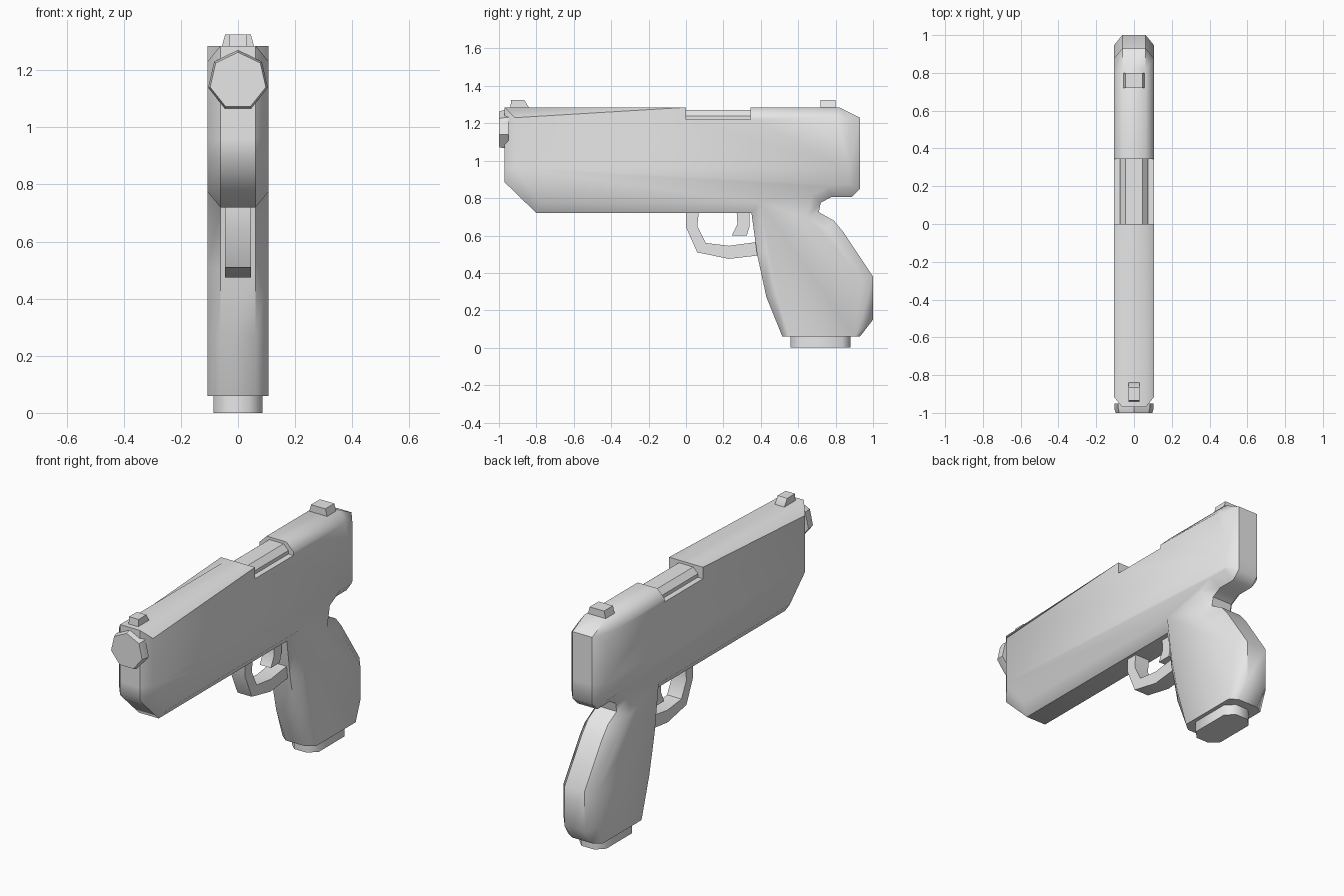
import bpy, bmesh, math
from mathutils import Vector

if "Cube" in bpy.data.objects:
    bpy.data.objects.remove(bpy.data.objects["Cube"])

grey = bpy.data.materials.new("plain grey")
grey.diffuse_color = (0.8, 0.8, 0.8, 1)
grey.use_nodes = True
grey.node_tree.nodes["Principled BSDF"].inputs["Base Color"].default_value = grey.diffuse_color


def loft(name, rings, angle=50):
    """Join rings of equal length into a capped solid."""
    bm = bmesh.new()
    rows = [[bm.verts.new(p) for p in ring] for ring in rings]
    n = len(rows[0])
    for a, b in zip(rows, rows[1:]):
        for i in range(n):
            j = (i + 1) % n
            bm.faces.new((a[i], a[j], b[j], b[i]))
    bm.faces.new(rows[0])
    bm.faces.new(rows[-1])
    bmesh.ops.recalc_face_normals(bm, faces=bm.faces)
    mesh = bpy.data.meshes.new(name)
    bm.to_mesh(mesh)
    bm.free()
    mesh.materials.append(grey)
    ob = bpy.data.objects.new(name, mesh)
    bpy.context.collection.objects.link(ob)
    bpy.ops.object.select_all(action='DESELECT')
    ob.select_set(True)
    bpy.context.view_layer.objects.active = ob
    bpy.ops.object.shade_smooth_by_angle(angle=math.radians(angle))
    return ob


def inset(outline, d, fix):
    """Mitred inward offset of a clockwise (y, z) outline."""
    out = []
    for i, p in enumerate(outline):
        p = Vector(p)
        e1 = (p - Vector(outline[i - 1])).normalized()
        e2 = (Vector(outline[(i + 1) % len(outline)]) - p).normalized()
        n1, n2 = Vector((e1.y, -e1.x)), Vector((e2.y, -e2.x))
        q = p + (n1 + n2) / (1 + n1.dot(n2)) * d
        out.append(fix(p, q))
    return out


def at_x(outline, x):
    return [(x, y, z) for y, z in outline]


def chamfered(name, outline, fix, w=0.107, rim=0.062, d=0.055):
    inner = inset(outline, d, fix)
    return loft(name, [at_x(inner, -w), at_x(outline, -rim),
                       at_x(outline, rim), at_x(inner, w)])


def plate(name, outline, w):
    return loft(name, [at_x(outline, -w), at_x(outline, w)])


# Slide with the port cut into its top
def slide_fix(p, q):
    if abs(p.y - 0.96) < 1e-4:
        return (q.x, p.y)
    if -0.01 < p.x < 0.35:
        return (p.x, 1.24) if p.x > 0.3 and p.y > 1.25 else (p.x, p.y)
    return (q.x, q.y)


chamfered("slide", [(-0.97, 0.96), (-0.97, 1.285), (0, 1.285), (0, 1.22),
                    (0.345, 1.22), (0.345, 1.285), (0.82, 1.285),
                    (0.93, 1.23), (0.93, 0.96)], slide_fix)


# Frame and grip in one piece; flat where it meets the slide and magazine
def frame_fix(p, q):
    return (q.x, p.y) if p.y > 0.95 or p.y < 0.07 else (q.x, q.y)


chamfered("frame_and_grip",
          [(-0.97, 0.885), (-0.97, 0.96), (0.93, 0.96), (0.93, 0.85),
           (0.885, 0.805), (0.775, 0.805), (0.72, 0.775), (0.71, 0.725),
           (0.79, 0.68), (0.84, 0.62), (1.0, 0.38), (1.0, 0.15),
           (0.93, 0.06), (0.515, 0.06), (0.43, 0.27), (0.38, 0.5),
           (0.35, 0.72), (-0.80, 0.72)], frame_fix)

# Barrel block inside the port
section = [(-0.075, 1.2), (-0.075, 1.24), (-0.045, 1.27),
           (0.045, 1.27), (0.075, 1.24), (0.075, 1.2)]
loft("barrel_block", [[(x, y, z) for x, z in section] for y in (-0.01, 0.35)], 30)

# Seven-sided muzzle
loft("muzzle", [[(r * math.sin(k * math.tau / 7), y, 1.163 + r * math.cos(k * math.tau / 7))
                 for k in range(7)]
                for y, r in ((-1.0, 0.1), (-0.975, 0.107), (-0.95, 0.107))], 30)

# Magazine base with cut corners
base = []
for sx, sy in ((1, 1), (1, -1), (-1, -1), (-1, 1)):
    pair = [(sx * 0.04, 0.72 + sy * 0.16), (sx * 0.085, 0.72 + sy * 0.115)]
    base += pair if sx * sy > 0 else pair[::-1]
loft("magazine_base", [[(x, y, z) for x, y in base] for z in (0, 0.08)])

# Trigger guard and trigger
plate("trigger_guard", [(0, 0.74), (0, 0.645), (0.06, 0.51), (0.23, 0.475),
                        (0.40, 0.495), (0.40, 0.568), (0.23, 0.545),
                        (0.105, 0.56), (0.06, 0.65), (0.07, 0.74)], 0.045)
plate("trigger", [(0.27, 0.74), (0.275, 0.66), (0.245, 0.60), (0.325, 0.60),
                  (0.34, 0.65), (0.34, 0.74)], 0.035)

# Sights
plate("front_sight", [(-0.94, 1.27), (-0.935, 1.325), (-0.865, 1.325),
                      (-0.84, 1.285), (-0.84, 1.27)], 0.03)
loft("rear_sight", [[(sx * w, y, z) for sx, y in
                     ((-1, 0.72), (1, 0.72), (1, 0.80), (-1, 0.80))]
                    for w, z in ((0.06, 1.27), (0.045, 1.325))])
